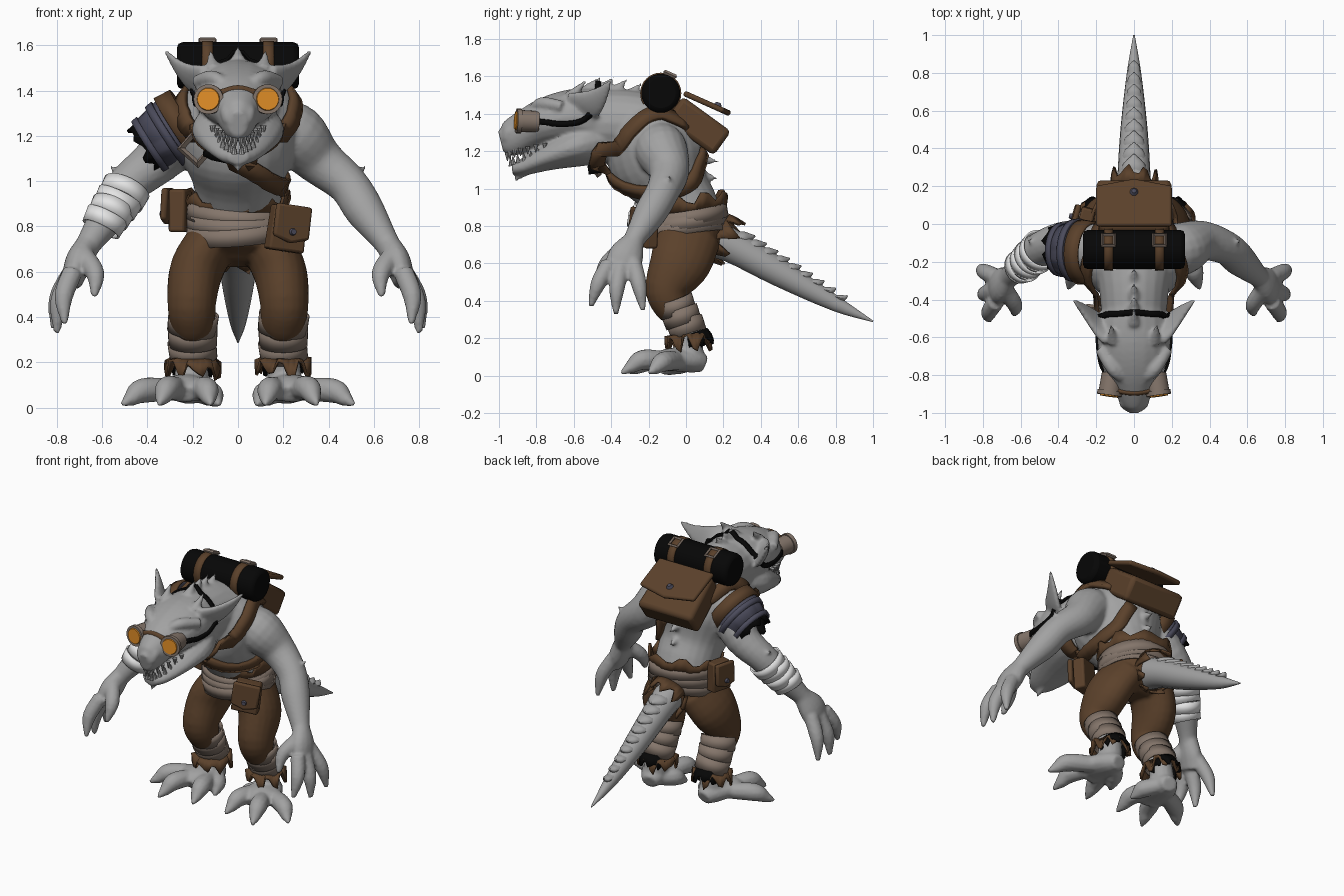
import bpy, bmesh, math, random
from math import radians as rad
from mathutils import Vector, Matrix, Euler
from mathutils.bvhtree import BVHTree

random.seed(4)
if "Cube" in bpy.data.objects:
    bpy.data.objects.remove(bpy.data.objects["Cube"])


def material(name, r, g, b):
    m = bpy.data.materials.new(name)
    m.use_nodes = True
    m.diffuse_color = (r, g, b, 1)
    m.node_tree.nodes["Principled BSDF"].inputs["Base Color"].default_value = (r, g, b, 1)
    return m


SKIN = material("grey skin", .36, .36, .36)
LEATHER = material("brown leather", .105, .053, .024)
WRAP = material("taupe cloth", .23, .178, .145)
WHITE = material("white bandage", .78, .78, .78)
BLACK = material("black cloth", .002, .002, .002)
BLUE = material("slate blue cloth", .07, .07, .105)
ORANGE = material("orange glass", .75, .27, .02)


def finish(name, bm, mat, angle=40, thick=0, bevel=0, voxel=0):
    """Turn a bmesh into a shaded object with its modifiers."""
    bmesh.ops.recalc_face_normals(bm, faces=bm.faces)
    me = bpy.data.meshes.new(name)
    bm.to_mesh(me)
    bm.free()
    me.materials.append(mat)
    ob = bpy.data.objects.new(name, me)
    bpy.context.collection.objects.link(ob)
    bpy.ops.object.select_all(action='DESELECT')
    ob.select_set(True)
    bpy.context.view_layer.objects.active = ob
    if voxel:
        m = ob.modifiers.new("blend", 'REMESH')
        m.mode, m.voxel_size, m.use_smooth_shade = 'VOXEL', voxel, True
        m = ob.modifiers.new("soften", 'SMOOTH')
        m.factor, m.iterations = .5, 3
        return ob
    if thick:
        m = ob.modifiers.new("thickness", 'SOLIDIFY')
        m.thickness, m.offset = thick, 0
    if bevel:
        m = ob.modifiers.new("soft edges", 'BEVEL')
        m.width, m.segments = bevel, 2
    bpy.ops.object.shade_smooth_by_angle(angle=rad(angle))
    return ob


def spline(pts, k):
    """Smooth curve through points of any dimension."""
    p = [Vector(q) for q in pts]
    p = [p[0] * 2 - p[1]] + p + [p[-1] * 2 - p[-2]]
    out = []
    for a, b, c, d in zip(p, p[1:], p[2:], p[3:]):
        for i in range(k):
            t = i / k
            out.append((b * 2 + (c - a) * t + (a * 2 - b * 5 + c * 4 - d) * t * t
                        + (b * 3 - a - c * 3 + d) * t ** 3) / 2)
    return out + [p[-2]]


def tube(bm, pts, s=1, n=14, k=4, ref=(1, 0, 0)):
    """Closed loft through (x, y, z, half width, half depth); s mirrors x."""
    pts = [(s * q[0], *q[1:4], q[-1]) for q in pts]
    path = spline(pts, k)
    mids = [q.to_3d() for q in path]
    rings = []
    for i, q in enumerate(path):
        t = (mids[min(i + 1, len(mids) - 1)] - mids[max(i - 1, 0)]).normalized()
        u = Vector((s * ref[0], ref[1], ref[2]))
        u = (u - t * u.dot(t)).normalized()
        v = t.cross(u)
        a, b = max(q[3], .002), max(q[4], .002)
        rings.append([bm.verts.new(mids[i] + u * a * math.cos(f) + v * b * math.sin(f))
                      for f in (math.tau * j / n for j in range(n))])
    for r0, r1 in zip(rings, rings[1:]):
        for j in range(n):
            bm.faces.new((r0[j - 1], r0[j], r1[j], r1[j - 1]))
    bm.faces.new(rings[0])
    bm.faces.new(rings[-1])


def spike(bm, base, tip, r, s=1):
    tube(bm, [(*base, r), (*tip, .002)], s, 8, 3)


def band(name, c, axis, r0, h, mat, r1=None, squash=1, ragged=0, thick=.014):
    """Open cloth or leather ring; the end along the axis can be torn."""
    bm, c, t, n = bmesh.new(), Vector(c), Vector(axis).normalized(), 32
    u = Vector((0, 0, 1)) if abs(t.x) > .9 else Vector((1, 0, 0))
    u = (u - t * u.dot(t)).normalized()
    v = t.cross(u)
    rings = []
    for e, r in ((-.5, r0), (.5, r1 or r0)):
        ring = []
        for j in range(n):
            f = math.tau * j / n
            tear = ragged * (j // 2 % 2 - .5 + random.uniform(-.5, .5)) if e > 0 else 0
            ring.append(bm.verts.new(c + t * (e * h + tear) + u * r * math.cos(f)
                                     + v * r * squash * math.sin(f)))
        rings.append(ring)
    for j in range(n):
        bm.faces.new((rings[0][j - 1], rings[0][j], rings[1][j], rings[1][j - 1]))
    return finish(name, bm, mat, 35, thick)


def slab(name, outline, depth, matrix, mat, bevel=.012):
    bm = bmesh.new()
    face = bm.faces.new([bm.verts.new((x, y, -depth / 2)) for x, y in outline])
    up = bmesh.ops.extrude_face_region(bm, geom=[face])["geom"]
    bmesh.ops.translate(bm, vec=(0, 0, depth), verts=[g for g in up if isinstance(g, bmesh.types.BMVert)])
    bm.transform(matrix)
    return finish(name, bm, mat, 40, 0, bevel)


def disc(name, matrix, r, depth, mat, r2=None):
    bm = bmesh.new()
    bmesh.ops.create_cone(bm, cap_ends=True, segments=24, radius1=r, radius2=r2 or r, depth=depth, matrix=matrix)
    return finish(name, bm, mat)


def place(loc, *angles):
    return Matrix.Translation(loc) @ Euler([rad(a) for a in angles]).to_matrix().to_4x4()


def pouch(name, matrix, w, h, d, lift):
    """Leather bag with a pointed flap and a stud; local z faces outward."""
    x, y = w / 2, h / 2
    slab(name, [(-x, -y), (x, -y), (x * .92, y), (-x * .92, y)], d, matrix, LEATHER, d * .16)
    lid = matrix @ Matrix.Translation((0, y * .25, d / 2 + .014 - lift / 400)) @ Matrix.Rotation(rad(lift), 4, 'X')
    slab(name + "_flap", [(-x, y * .8), (-x, -y * .65), (0, -y * .9), (x, -y * .65), (x, y * .8)], .03, lid, LEATHER)
    disc(name + "_stud", lid @ Matrix.Translation((0, -y * .4, .018)), w * .04 + .012, .024, BLUE, .012)


def buckle(name, matrix, r):
    bpy.ops.mesh.primitive_torus_add(major_segments=4, minor_segments=4, major_radius=r, minor_radius=r * .25)
    ob = bpy.context.object
    ob.name = name
    ob.matrix_world = matrix @ Matrix.Rotation(rad(45), 4, 'Z')
    ob.data.materials.append(WRAP)


# Body: overlapping lofts blended into one skin
bm = bmesh.new()
tube(bm, [(0, .02, .75, .19, .17), (0, 0, .88, .19, .18), (0, -.07, 1, .2, .2), (0, -.14, 1.14, .26, .265),
          (0, -.19, 1.28, .275, .245), (0, -.21, 1.4, .22, .17), (0, -.21, 1.47, .1, .08)], n=24)
tube(bm, [(0, -.15, 1.32, .24, .18), (0, -.32, 1.35, .19, .18), (0, -.5, 1.35, .17, .18)], n=20)
tube(bm, [(0, -.36, 1.35, .14, .16), (0, -.5, 1.37, .18, .17), (0, -.62, 1.385, .195, .145), (0, -.75, 1.355, .17, .13),
          (0, -.85, 1.315, .115, .11), (0, -.94, 1.265, .075, .095), (0, -.99, 1.25, .04, .06)], n=20)
tube(bm, [(0, -.42, 1.27, .15, .13), (0, -.58, 1.23, .205, .115), (0, -.74, 1.17, .165, .075),
          (0, -.87, 1.115, .095, .045), (0, -.93, 1.105, .045, .03)], n=18)
spike(bm, (0, -.86, 1.1), (0, -.92, 1.035), .035)
for y, z in ((-.52, 1.53), (-.45, 1.53), (-.38, 1.52), (-.3, 1.5)):
    spike(bm, (0, y, z), (0, y + .07, z + .07), .035)
for y, z in ((.1, 1.14), (.1, 1.05), (.09, 1.22)):
    spike(bm, (0, y - .02, z + .02), (0, y + .08, z), .035)
for s in (1, -1):
    # Ears, horns, brows and nostril bumps
    tube(bm, [(.13, -.58, 1.43, .1, .04), (.2, -.52, 1.45, .085, .028), (.26, -.46, 1.5, .05, .02),
              (.325, -.4, 1.58, .006, .006)], s, ref=(0, -1, 1))
    spike(bm, (.11, -.62, 1.49), (.125, -.52, 1.59), .035, s)
    tube(bm, [(.05, -.83, 1.42, .02), (.11, -.77, 1.455, .035), (.18, -.66, 1.44, .03)], s)
    tube(bm, [(.03, -.89, 1.35, .02), (.045, -.94, 1.31, .034), (.04, -.965, 1.26, .025)], s)
    # Arms with palms, fingers and elbow spurs
    tube(bm, [(.16, -.15, 1.25, .12), (.255, -.13, 1.2, .14), (.36, -.09, 1.09, .108), (.485, -.125, .985, .09),
              (.56, -.19, .87, .087), (.655, -.275, .73, .057), (.69, -.3, .67, .058)], s, 18)
    spike(bm, (.49, -.12, 1.01), (.57, -.08, 1.07), .045, s)
    tube(bm, [(.66, -.275, .73, .05, .055), (.705, -.32, .64, .06, .095), (.735, -.35, .55, .045, .088)], s)
    for a, b, c in (((.73, -.28, .6), (.795, -.25, .48), (.815, -.23, .35)),
                    ((.74, -.35, .58), (.79, -.37, .46), (.8, -.375, .33)),
                    ((.73, -.41, .6), (.77, -.47, .49), (.765, -.51, .37)),
                    ((.68, -.35, .67), (.63, -.43, .59), (.635, -.48, .49))):
        tube(bm, [(*a, .046), (*b, .042), (*c, .014)], s, 10)
    # Ankles, feet and clawed toes with knuckles
    tube(bm, [(.2, -.04, .36, .08), (.2, .01, .22, .072), (.21, .02, .08, .08)], s)
    tube(bm, [(.2, .1, .06, .05, .045), (.21, .04, .08, .085, .065), (.24, -.1, .085, .12, .06),
              (.26, -.16, .065, .08, .045)], s)
    for a, b, c in (((.17, -.06, .08), (.14, -.19, .08), (.12, -.31, .012)),
                    ((.26, -.1, .08), (.31, -.23, .085), (.35, -.35, .012)),
                    ((.28, -.04, .08), (.42, -.12, .075), (.515, -.2, .012)),
                    ((.17, .02, .07), (.12, -.05, .06), (.08, -.13, .012))):
        claw = Vector(b).lerp(Vector(c), .55)
        tube(bm, [(*a, .05), (*b, .056), (*claw, .036), (*c, .008)], s, 10)
body = finish("body", bm, SKIN, voxel=.011)

# Teeth
bm = bmesh.new()
for s in (1, -1):
    for i in range(7):
        t = i / 6
        x, y, z = .012 + .1 * t, -.955 + .2 * t ** 1.5, 1.155 + .055 * t
        spike(bm, (x, y, z + .035), (x, y, z - .008), .014, s)
        spike(bm, (x + .004, y + .02, z - .035), (x + .004, y + .015, z + .01), .014, s)
finish("teeth", bm, SKIN)

# Tail with a ridge of broad overlapping scales
bm = bmesh.new()
tube(bm, [(0, .08, .76, .1, .11), (0, .25, .69, .088, .09), (0, .5, .55, .072, .075), (0, .8, .385, .038, .042),
          (0, 1, .29, .004, .004)], n=18)
for i in range(9):
    t = i / 9
    y, z, r = .25 + .63 * t, .735 - .36 * t, 1 - .62 * t
    tube(bm, [(0, y - .02, z + .01, .06 * r, .02 * r), (0, y + .06 * r, z, .062 * r, .038 * r),
              (0, y + .12 * r, z + .012, .004, .004)], 1, 10)
finish("tail", bm, SKIN, 50)

# Trousers with torn cuffs, leg wraps and waist wraps
bm = bmesh.new()
tube(bm, [(0, .02, .92, .19, .19), (0, .01, .8, .215, .195), (0, .01, .7, .21, .18), (0, 0, .635, .12, .09)], n=24)
for s in (1, -1):
    tube(bm, [(.105, .02, .75, .11, .17), (.182, -.03, .61, .118, .165), (.204, -.1, .47, .108, .12),
              (.2, -.08, .38, .1, .1), (.2, -.05, .33, .08, .08)], s, 20)
finish("trousers", bm, LEATHER, voxel=.012)
for s, side in ((1, "left"), (-1, "right")):
    for i in range(3):
        band(side + "_leg_wrap", (s * .2, -.055 + .03 * i, .375 - .06 * i), (.12 * (i - 1), .35, -1), .107 - .002 * i,
             .085, WRAP, .104 - .002 * i, .92, 0, .01)
    band(side + "_cuff", (s * .2, .01, .195), (0, .1, -1), .09, .05, LEATHER, .122, 1, .05)
    band(side + "_cuff_lining", (s * .2, .05, .2), (0, .35, -1), .072, .06, BLACK, .085, 1, .03)
for i in range(3):
    band("waist_wrap", (0, .005, .78 + .04 * i), (.08 * (i - 1), -.15, 1), .224, .075, WRAP, .222, .96, 0, .01)
band("trouser_fringe", (0, .005, .905), (0, -.12, 1), .21, .07, LEATHER, .228, .96, .035)
band("tail_opening", (0, .19, .735), (0, .85, -.5), .12, .06, LEATHER, .125, 1.05, .06)

# Belt pouches, backpack and bedroll
pouch("left_pouch", place((.215, -.21, .79), 90, 8, 22), .17, .2, .075, -3)
pouch("right_pouch", place((-.255, .02, .87), 90, 0, -105), .14, .19, .075, -3)
pouch("backpack", place((0, .065, 1.335), 36, 0, 180), .4, .32, .16, -12)
roll = place((0, -.135, 1.51), 0, 90, 0)
bm = bmesh.new()
bmesh.ops.create_cone(bm, cap_ends=True, segments=28, radius1=.104, radius2=.104, depth=.54, matrix=roll)
finish("bedroll", bm, BLACK, 50, 0, .025)
for s in (1, -1):
    band("bedroll_strap", (s * .135, -.135, 1.51), (1, 0, 0), .105, .05, LEATHER, None, 1, 0, .01)
    buckle("bedroll_buckle", place((s * .135, -.085, 1.612), -24, 0, 0), .045)

# Torn sleeve, shoulder guard and forearm bandage on the right arm
arm = (-.84, .05, -.54)
band("sleeve", (-.33, -.14, 1.195), arm, .148, .15, BLUE, .12, 1.05, .008)
band("sleeve_fold", (-.31, -.14, 1.205), arm, .156, .035, BLUE, .151, 1.05)
band("sleeve_hem", (-.385, -.135, 1.16), arm, .132, .03, BLUE, .128, 1.05)
band("sleeve_lining", (-.392, -.13, 1.155), arm, .115, .06, BLACK, .11, 1.05, .02)
band("shoulder_guard", (-.25, -.15, 1.25), arm, .15, .08, LEATHER, .158, 1.05)
for i in range(4):
    t = i / 3
    band("bandage", (-.505 - .085 * t, -.145 - .075 * t, .945 - .125 * t), (-.4, -.4 + .2 * (i % 2), -.8),
         .104 - .012 * t, .07, WHITE, .099 - .014 * t, 1, 0, .01)

# Goggles
for s, side in ((1, "left"), (-1, "right")):
    eye = place((s * .122, -.845, 1.36), 88, 0, s * 8)
    disc(side + "_goggle", eye, .056, .11, WRAP, .06)
    disc(side + "_goggle_rim", eye @ Matrix.Translation((0, 0, .05)), .066, .025, WRAP)
    disc(side + "_lens", eye @ Matrix.Translation((0, 0, .064)), .052, .01, ORANGE, .048)
bm = bmesh.new()
tube(bm, [(-.08, -.885, 1.385, .014, .02), (0, -.895, 1.405, .014, .02), (.08, -.885, 1.385, .014, .02)],
     ref=(0, 1, 0))
finish("goggle_bridge", bm, LEATHER)

# Straps laid onto the finished skin
skin = bmesh.new()
skin.from_mesh(body.evaluated_get(bpy.context.evaluated_depsgraph_get()).to_mesh())
surface = BVHTree.FromBMesh(skin)


def ribbon(name, pts, width, mat, thick=.02):
    hits = [surface.find_nearest(p)[:2] for p in spline(pts, 5)]
    bm, rows = bmesh.new(), []
    for i, (p, n) in enumerate(hits):
        t = hits[min(i + 1, len(hits) - 1)][0] - hits[max(i - 1, 0)][0]
        w = n.cross(t).normalized() * width / 2
        rows.append([bm.verts.new(p + n * thick * .6 + w * e) for e in (-1, 1)])
    for a, b in zip(rows, rows[1:]):
        bm.faces.new((a[0], a[1], b[1], b[0]))
    finish(name, bm, mat, 60, thick)


shoulder = [(.18, .02, 1.36), (.25, -.16, 1.42), (.3, -.33, 1.32), (.25, -.42, 1.21), (.12, -.47, 1.12)]
ribbon("left_strap", shoulder + [(.03, -.45, 1.07)], .08, LEATHER, .026)
ribbon("right_strap", [(-x, y, z) for x, y, z in shoulder] +
       [(.06, -.42, 1.04), (.19, -.28, .96), (.24, -.1, .97), (.19, .07, 1.06), (.1, .1, 1.2)], .08, LEATHER, .026)
ribbon("goggle_strap", [(s * x, y, z) for s, o in ((1, 1), (-1, -1)) for x, y, z in
                        [(.19, -.8, 1.36), (.21, -.66, 1.34), (.2, -.54, 1.37), (.17, -.48, 1.47),
                         (.09, -.47, 1.56)][::o]], .03, BLACK, .012)
ribbon("strap_end", [(-.15, -.48, 1.13), (-.08, -.48, 1.1), (-.01, -.48, 1.06)], .075, BLACK, .045)
buckle("chest_buckle", place((-.18, -.46, 1.15), 80, 40, -22), .075)
skin.free()
